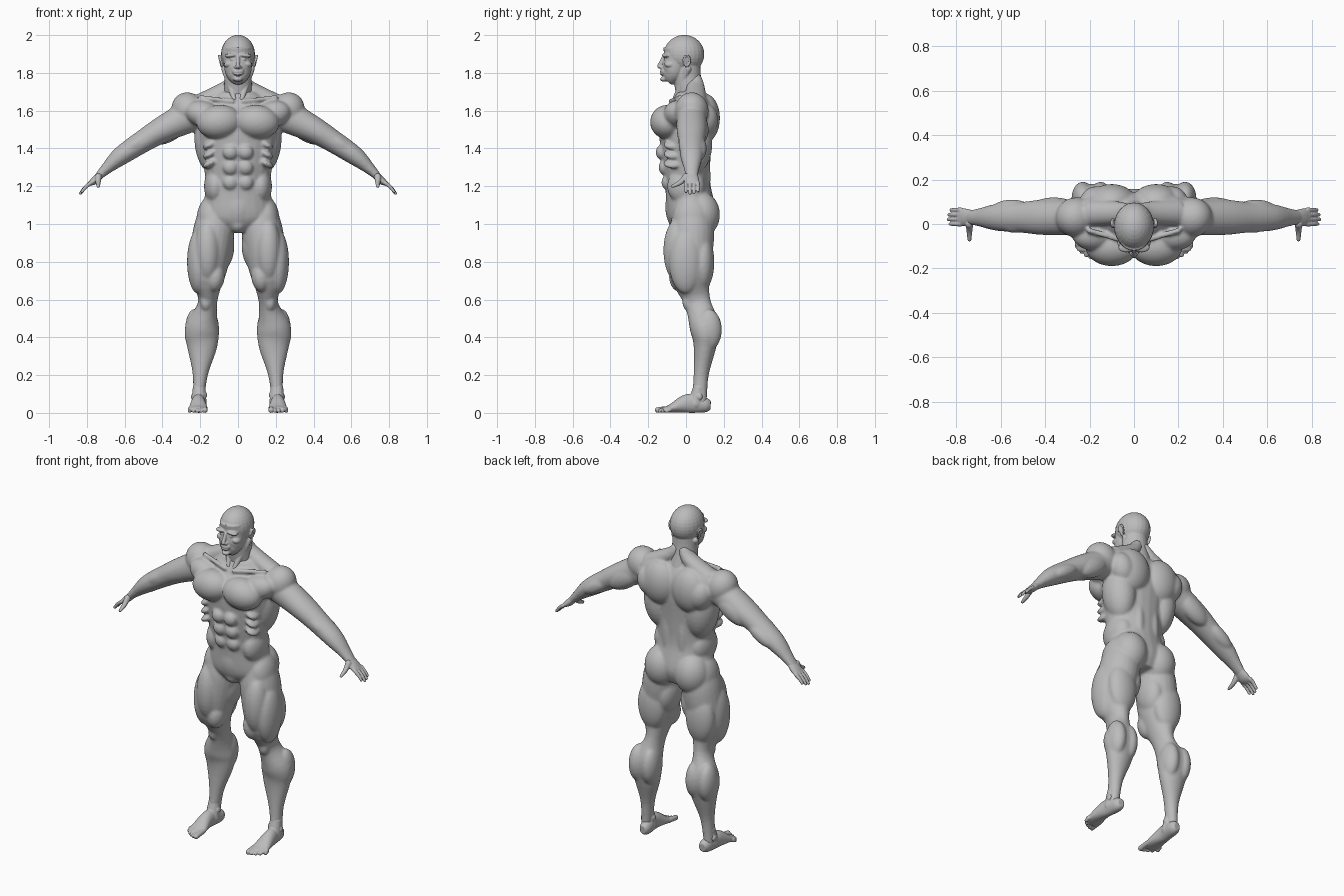
import bpy, bmesh, math
from mathutils import Vector, Matrix

old = bpy.data.objects.get("Cube")
if old:
    bpy.data.objects.remove(old, do_unlink=True)

skin = bpy.data.materials.new("matte grey")
skin.use_nodes = True
GREY = (.5, .5, .5, 1)
skin.diffuse_color = GREY
skin.node_tree.nodes["Principled BSDF"].inputs["Base Color"].default_value = GREY

ACROSS, DEPTH = Vector((1, 0, 0)), Vector((0, 1, 0))
ARM_TILT = math.radians(33)


def at(out=0, back=0, up=0):
    """Point on the model's left half."""
    return Vector((out, back, up))


def ring(up, wide, deep, out=0, back=0):
    """Cross-section: a centre and two half sizes."""
    return Vector((out, back, up, wide, deep))


def spline(rows, steps=5):
    """Catmull-Rom interpolation through the cross-sections."""
    padded = [rows[0], *rows, rows[-1]]
    smooth = []
    for a, b, c, d in zip(padded, padded[1:], padded[2:], padded[3:]):
        for step in range(steps):
            t = step / steps
            smooth.append(b + (c - a) * t / 2 + (a * 2 - b * 5 + c * 4 - d) * t * t / 2
                          + (b * 3 - a - c * 3 + d) * t ** 3 / 2)
    return smooth + [rows[-1]]


def loft(bm, side, rows, sides=24):
    """Closed skin over cross-sections whose first half size lies along side."""
    path = spline(rows)
    rings = []
    for i, row in enumerate(path):
        ahead, behind = path[min(i + 1, len(path) - 1)], path[max(i - 1, 0)]
        along = (ahead.xyz - behind.xyz).normalized()
        u = (side - along * side.dot(along)).normalized()
        v = along.cross(u)
        angles = [math.tau * k / sides for k in range(sides)]
        rings.append([bm.verts.new(row.xyz + u * math.cos(a) * row[3] + v * math.sin(a) * row[4])
                      for a in angles])
    for low, high in zip(rings, rings[1:]):
        for k in range(sides):
            n = (k + 1) % sides
            bm.faces.new((low[k], low[n], high[n], high[k]))
    bm.faces.new(rings[0][::-1])
    bm.faces.new(rings[-1])


def muscle(bm, up, wide, deep, tall, out=0, back=0, tilt=0):
    """Ellipsoid mass, tilted outward and down."""
    place = (Matrix.Translation(at(out, back, up)) @ Matrix.Rotation(tilt, 4, 'Y')
             @ Matrix.Diagonal((wide, deep, tall, 1)))
    bmesh.ops.create_uvsphere(bm, u_segments=24, v_segments=16, radius=1, matrix=place)


def tube(bm, side, points, start, end):
    """Round tapered tube with rounded ends."""
    last = len(points) - 1
    radii = [start + (end - start) * i / last for i in range(last + 1)]
    rows = [ring(p.z, r, r, out=p.x, back=p.y) for p, r in zip(points, radii)]
    loft(bm, side, rows, sides=14)
    for p, r in ((points[0], start), (points[-1], end)):
        muscle(bm, p.z, r, r, r, out=p.x, back=p.y)


def finish(name, bm, voxel, smoothing):
    """Mirror the half model, fuse the masses and soften the joins."""
    bmesh.ops.recalc_face_normals(bm, faces=bm.faces)
    mesh = bpy.data.meshes.new(name)
    bm.to_mesh(mesh)
    bm.free()
    mesh.materials.append(skin)
    obj = bpy.data.objects.new(name, mesh)
    bpy.context.collection.objects.link(obj)
    obj.modifiers.new("mirror", 'MIRROR').use_mirror_merge = False
    fuse = obj.modifiers.new("fuse", 'REMESH')
    fuse.mode = 'VOXEL'
    fuse.voxel_size = voxel
    fuse.use_smooth_shade = True
    soften = obj.modifiers.new("soften", 'SMOOTH')
    soften.iterations = smoothing


# Torso core and belly
body = bmesh.new()
loft(body, ACROSS, [
    ring(up=.97, wide=.13, deep=.09, back=.04),
    ring(up=1.05, wide=.19, deep=.13, back=.03),
    ring(up=1.2, wide=.17, deep=.12, back=.01),
    ring(up=1.35, wide=.19, deep=.13),
    ring(up=1.5, wide=.21, deep=.14),
    ring(up=1.6, wide=.2, deep=.12, back=.02),
    ring(up=1.7, wide=.1, deep=.07, back=.02)])
muscle(body, up=1.09, wide=.1, deep=.08, tall=.13, back=-.03)
muscle(body, up=1, wide=.05, deep=.06, tall=.05, back=-.03)

# Chest, shoulders and collarbones
muscle(body, out=.1, back=-.1, up=1.54, wide=.12, deep=.09, tall=.09, tilt=.1)
muscle(body, out=.18, back=-.05, up=1.58, wide=.1, deep=.07, tall=.07, tilt=-.3)
muscle(body, out=.26, back=.03, up=1.6, wide=.09, deep=.09, tall=.1, tilt=ARM_TILT)
tube(body, DEPTH, [at(out=.03, back=-.08, up=1.65), at(out=.2, back=-.03, up=1.67)], start=.013, end=.013)

# Upper back, flanks and spine muscles
muscle(body, out=.13, back=.06, up=1.63, wide=.14, deep=.07, tall=.06, tilt=.1)
loft(body, DEPTH, [
    ring(out=.02, back=.04, up=1.78, wide=.04, deep=.03),
    ring(out=.06, back=.05, up=1.72, wide=.05, deep=.04),
    ring(out=.2, back=.05, up=1.64, wide=.06, deep=.05)])
muscle(body, out=.1, back=.1, up=1.56, wide=.11, deep=.08, tall=.13)
muscle(body, out=.17, back=.1, up=1.55, wide=.07, deep=.07, tall=.09, tilt=.3)
muscle(body, out=.14, back=.04, up=1.43, wide=.09, deep=.1, tall=.17, tilt=.1)
muscle(body, out=.05, back=.08, up=1.25, wide=.04, deep=.05, tall=.22)
muscle(body, out=.12, up=1.2, wide=.06, deep=.1, tall=.1)

# Stomach rows and ribs
for row in range(3):
    muscle(body, out=.04, back=-.1 - row * .015, up=1.22 + row * .08, wide=.04, deep=.03, tall=.04)
    muscle(body, out=.15, back=-.07, up=1.32 + row * .05, wide=.04, deep=.05, tall=.02, tilt=.5)

# Hips and legs
muscle(body, out=.1, back=.08, up=1.05, wide=.1, deep=.1, tall=.12)
muscle(body, out=.15, back=.03, up=1.03, wide=.07, deep=.1, tall=.12, tilt=-.1)
loft(body, ACROSS, [
    ring(out=.12, back=.03, up=1.06, wide=.09, deep=.1),
    ring(out=.13, back=.03, up=.95, wide=.11, deep=.12),
    ring(out=.16, back=.02, up=.75, wide=.1, deep=.11),
    ring(out=.16, back=.06, up=.59, wide=.05, deep=.07),
    ring(out=.19, back=.1, up=.45, wide=.09, deep=.08),
    ring(out=.19, back=.1, up=.35, wide=.08, deep=.06),
    ring(out=.2, back=.08, up=.2, wide=.04, deep=.04),
    ring(out=.21, back=.07, up=.05, wide=.03, deep=.04)])
muscle(body, out=.16, back=-.04, up=.86, wide=.07, deep=.08, tall=.17)
muscle(body, out=.21, up=.8, wide=.06, deep=.09, tall=.17)
muscle(body, out=.12, back=-.03, up=.72, wide=.05, deep=.06, tall=.08, tilt=-.1)
muscle(body, out=.08, back=.04, up=.87, wide=.06, deep=.09, tall=.12, tilt=-.1)
muscle(body, out=.16, back=.09, up=.8, wide=.09, deep=.06, tall=.15)
muscle(body, out=.17, back=.01, up=.59, wide=.03, deep=.03, tall=.05)
for out in (.15, .23):
    muscle(body, out=out, back=.12, up=.44, wide=.05, deep=.07, tall=.11)

# Arms
loft(body, DEPTH, [
    ring(out=.24, back=.03, up=1.58, wide=.08, deep=.09),
    ring(out=.4, back=.03, up=1.5, wide=.08, deep=.07),
    ring(out=.5, back=.03, up=1.44, wide=.07, deep=.06),
    ring(out=.62, back=.03, up=1.36, wide=.06, deep=.05),
    ring(out=.7, back=.03, up=1.29, wide=.04, deep=.03),
    ring(out=.76, back=.03, up=1.23, wide=.03, deep=.016)])
muscle(body, out=.36, up=1.52, wide=.11, deep=.05, tall=.06, tilt=ARM_TILT)
muscle(body, out=.36, back=.07, up=1.5, wide=.12, deep=.05, tall=.06, tilt=ARM_TILT)
muscle(body, out=.53, back=.01, up=1.43, wide=.11, deep=.05, tall=.04, tilt=ARM_TILT)
muscle(body, out=.55, back=.07, up=1.4, wide=.1, deep=.04, tall=.04, tilt=ARM_TILT)
finish("body", body, voxel=.0075, smoothing=7)

# Hands: palm, four fingers and thumb
hands = bmesh.new()
loft(hands, DEPTH, [
    ring(out=.72, back=.03, up=1.27, wide=.03, deep=.02),
    ring(out=.76, back=.03, up=1.23, wide=.04, deep=.02),
    ring(out=.79, back=.03, up=1.21, wide=.036, deep=.01)])
for finger in range(4):
    reach = .064 - abs(finger - 1.3) * .01
    knuckle = at(out=.78, back=finger * .021, up=1.217)
    bend = knuckle + at(out=reach / 2, up=-reach * .4)
    tip = knuckle + at(out=reach * .9, up=-reach * .9)
    tube(hands, DEPTH, [knuckle, bend, tip], start=.0115, end=.008)
tube(hands, DEPTH, [at(out=.74, up=1.25), at(out=.74, back=-.03, up=1.22), at(out=.74, back=-.07, up=1.2)],
     start=.018, end=.009)
finish("hands", hands, voxel=.0035, smoothing=3)

# Feet: sole, ankle and toes
feet = bmesh.new()
loft(feet, ACROSS, [
    ring(out=.2, back=.13, up=.04, wide=.02, deep=.024),
    ring(out=.2, back=.1, up=.042, wide=.034, deep=.04),
    ring(out=.21, back=.01, up=.05, wide=.037, deep=.05),
    ring(out=.21, back=-.08, up=.024, wide=.05, deep=.022),
    ring(out=.21, back=-.12, up=.016, wide=.046, deep=.014)])
tube(feet, ACROSS, [at(out=.206, back=.07, up=.13), at(out=.206, back=.05, up=.05)], start=.034, end=.04)
muscle(feet, out=.176, back=.06, up=.095, wide=.012, deep=.018, tall=.018)
muscle(feet, out=.237, back=.07, up=.085, wide=.012, deep=.018, tall=.018)
for toe in range(5):
    out, size = .175 + toe * .02, .0105 if toe else .015
    tip = toe * toe * .003 - .15
    tube(feet, ACROSS, [at(out, -.09, .022), at(out, tip + .02, .018), at(out, tip, size)], start=size, end=size)
finish("feet", feet, voxel=.0035, smoothing=3)

# Head: neck, skull and jaw
head = bmesh.new()
loft(head, ACROSS, [
    ring(up=1.62, wide=.08, deep=.08, back=.04),
    ring(up=1.75, wide=.073, deep=.073, back=.01),
    ring(up=1.86, wide=.07, deep=.075)])
tube(head, ACROSS, [at(out=.07, back=.01, up=1.82), at(out=.02, back=-.06, up=1.66)], start=.018, end=.013)
muscle(head, up=1.898, wide=.09, deep=.107, tall=.103, back=-.01)
loft(head, ACROSS, [
    ring(up=1.757, wide=.03, deep=.03, back=-.1),
    ring(up=1.775, wide=.052, deep=.047, back=-.085),
    ring(up=1.81, wide=.07, deep=.066, back=-.064),
    ring(up=1.88, wide=.076, deep=.073, back=-.045),
    ring(up=1.93, wide=.074, deep=.08, back=-.04)])
muscle(head, up=1.767, wide=.024, deep=.022, tall=.014, back=-.115)

# Brow, cheeks, eyes, nose and mouth
muscle(head, out=.035, back=-.105, up=1.893, wide=.036, deep=.023, tall=.012, tilt=.1)
muscle(head, out=.05, back=-.085, up=1.846, wide=.025, deep=.03, tall=.018, tilt=.3)
muscle(head, out=.03, back=-.107, up=1.872, wide=.013, deep=.011, tall=.008)
tube(head, ACROSS, [at(back=-.118, up=1.885), at(back=-.141, up=1.835)], start=.009, end=.012)
muscle(head, out=.012, back=-.13, up=1.83, wide=.009, deep=.012, tall=.008)
muscle(head, up=1.808, wide=.032, deep=.018, tall=.022, back=-.118)
for lip in (1.806, 1.793):
    muscle(head, up=lip, wide=.024, deep=.011, tall=.006, back=-.127)

# Ears: bowl and rim
muscle(head, out=.088, up=1.862, wide=.01, deep=.016, tall=.03, tilt=.15)
rim = [at(.095 + .006 * math.sin(a), .004 - .018 * math.cos(a), 1.864 + .028 * math.sin(a))
       for a in (0, 1, 2, 3, 4, 5)]
tube(head, ACROSS.cross(DEPTH) + ACROSS, rim, start=.006, end=.005)
finish("head", head, voxel=.0035, smoothing=3)
